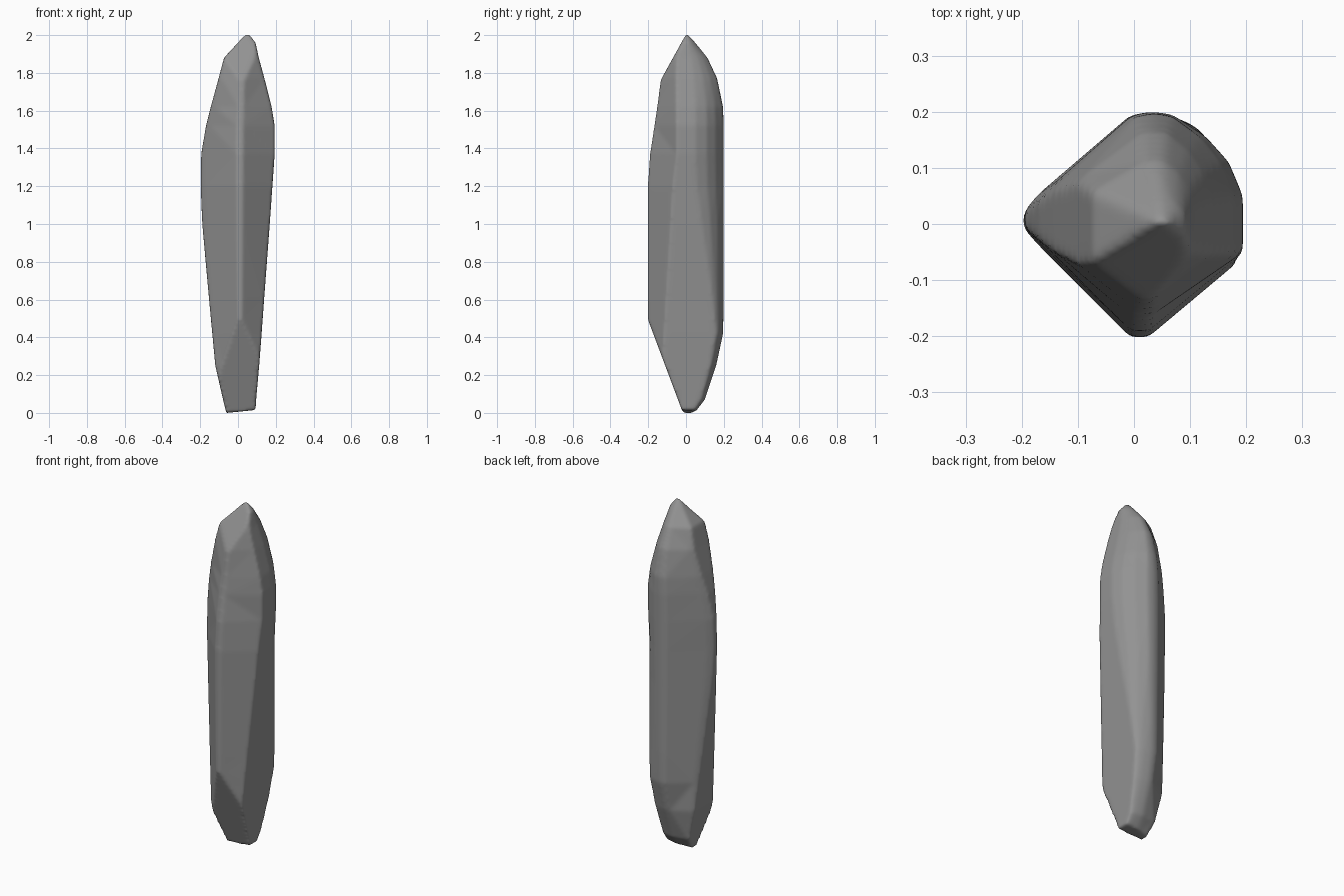
import bpy, bmesh
from mathutils import Vector

if "Cube" in bpy.data.objects:
    bpy.data.objects.remove(bpy.data.objects["Cube"])

# Body levels: z, left x, right x, ridge x, front y, back y
LEVELS = [
    (0.00, -0.062, 0.092, 0.01, -0.09, 0.045),
    (0.07, -0.079, 0.096, 0.01, -0.12, 0.10),
    (0.25, -0.12, 0.112, 0.01, -0.175, 0.16),
    (0.42, -0.136, 0.125, 0.015, -0.2, 0.197),
    (0.60, -0.153, 0.138, 0.015, -0.202, 0.20),
    (1.00, -0.189, 0.168, 0.015, -0.202, 0.20),
    (1.20, -0.198, 0.182, 0.015, -0.202, 0.20),
    (1.37, -0.195, 0.194, 0.015, -0.190, 0.20),
    (1.52, -0.169, 0.194, 0.015, -0.167, 0.20),
    (1.62, -0.144, 0.178, 0.02, -0.152, 0.197),
    (1.77, -0.103, 0.140, 0.025, -0.133, 0.166),
    (1.88, -0.074, 0.110, 0.03, -0.115, 0.115),
    (1.96, 0.0, 0.093, 0.04, -0.06, 0.05),
    (2.006, 0.04, 0.06, 0.05, -0.02, 0.008),
]


def corners(z, xl, xr, yf, yb):
    """How far the left and right sides reach to the front and the back."""
    if z < 1.25:   # lower sides are chamfers across one straight prism
        fl = (0.2 + xl) / -yf
        bl = (0.2 + 0.92 * xl) / yb
        fr = (0.195 - 0.82 * (xr - 0.03)) / -yf
        br = (0.155 - 1.9 * (xr - 0.13)) / yb
    else:          # upper sides get fuller towards the tip
        t = min(1, max(0, (z - 1.42) / 0.4))
        fl, bl, fr, br = 0.03 + 0.57 * t, 0.12 + 0.35 * t, 0.27 + 0.15 * t, 0.25
    return [min(0.8, max(0.03, c)) for c in (fl, bl, fr, max(br, 0.25))]


def ring_shape(fl, bl, fr, br):
    """Rounded-diamond outline in unit coordinates."""
    k = (br - 0.25) / 0.75
    back = [(u, v + (1 - v) * k) for u, v in
            [(0.29, 0.98), (0.63, 0.78), (0.86, 0.55), (1, 0.25)]]
    return [(-1, bl), (-0.88, bl + 0.17 * (1 - bl)), (-0.1, 0.97), (0.08, 1),
            *back, (1, -fr), (0.06, -1), (-0.1, -1),
            (-0.88, -fl - 0.15 * (1 - fl)), (-1, -fl)]


# Loft the shard through its levels
bm = bmesh.new()
rings = []
for z, xl, xr, xc, yf, yb in LEVELS:
    ring = []
    for u, v in ring_shape(*corners(z, xl, xr, yf, yb)):
        x = xc + u * ((xr - xc) if u > 0 else (xc - xl))
        y = v * (yb if v > 0 else -yf)
        ring.append(bm.verts.new((x, y, z)))
    rings.append(ring)
for a, b in zip(rings, rings[1:]):
    for i in range(len(a)):
        j = (i + 1) % len(a)
        bm.faces.new((a[i], a[j], b[j], b[i]))
bm.faces.new(rings[0])
bm.faces.new(rings[-1])
bmesh.ops.recalc_face_normals(bm, faces=bm.faces)

# Slice the broad front facets at the tip and foot, and the slanted sole
for point, normal in [((0, 0, 2.004), (0, -0.235, 0.13)),
                      ((0, -0.02, 0.01), (0, -0.48, -0.18)),
                      ((-0.06, 0, 0.0), (0.1, 0, -1))]:
    cut = bmesh.ops.bisect_plane(
        bm, geom=bm.verts[:] + bm.edges[:] + bm.faces[:], dist=1e-5,
        plane_co=Vector(point), plane_no=Vector(normal).normalized(),
        clear_outer=True)
    edges = [e for e in cut["geom_cut"] if isinstance(e, bmesh.types.BMEdge)]
    bmesh.ops.holes_fill(bm, edges=edges, sides=0)
bmesh.ops.triangulate(bm, faces=bm.faces)
bmesh.ops.recalc_face_normals(bm, faces=bm.faces)

mesh = bpy.data.meshes.new("crystal_shard")
bm.to_mesh(mesh)
bm.free()
shard = bpy.data.objects.new("crystal_shard", mesh)
bpy.context.collection.objects.link(shard)

# Dark stone
stone = bpy.data.materials.new("dark_stone")
stone.diffuse_color = (0.29, 0.29, 0.29, 1)
stone.use_nodes = True
stone.node_tree.nodes["Principled BSDF"].inputs["Base Color"].default_value = stone.diffuse_color
mesh.materials.append(stone)

# Soften the worn edges
remesh = shard.modifiers.new("even_surface", 'REMESH')
remesh.mode = 'VOXEL'
remesh.voxel_size = 0.01
remesh.use_smooth_shade = True
soften = shard.modifiers.new("worn_edges", 'SMOOTH')
soften.factor = 0.5
soften.iterations = 6
